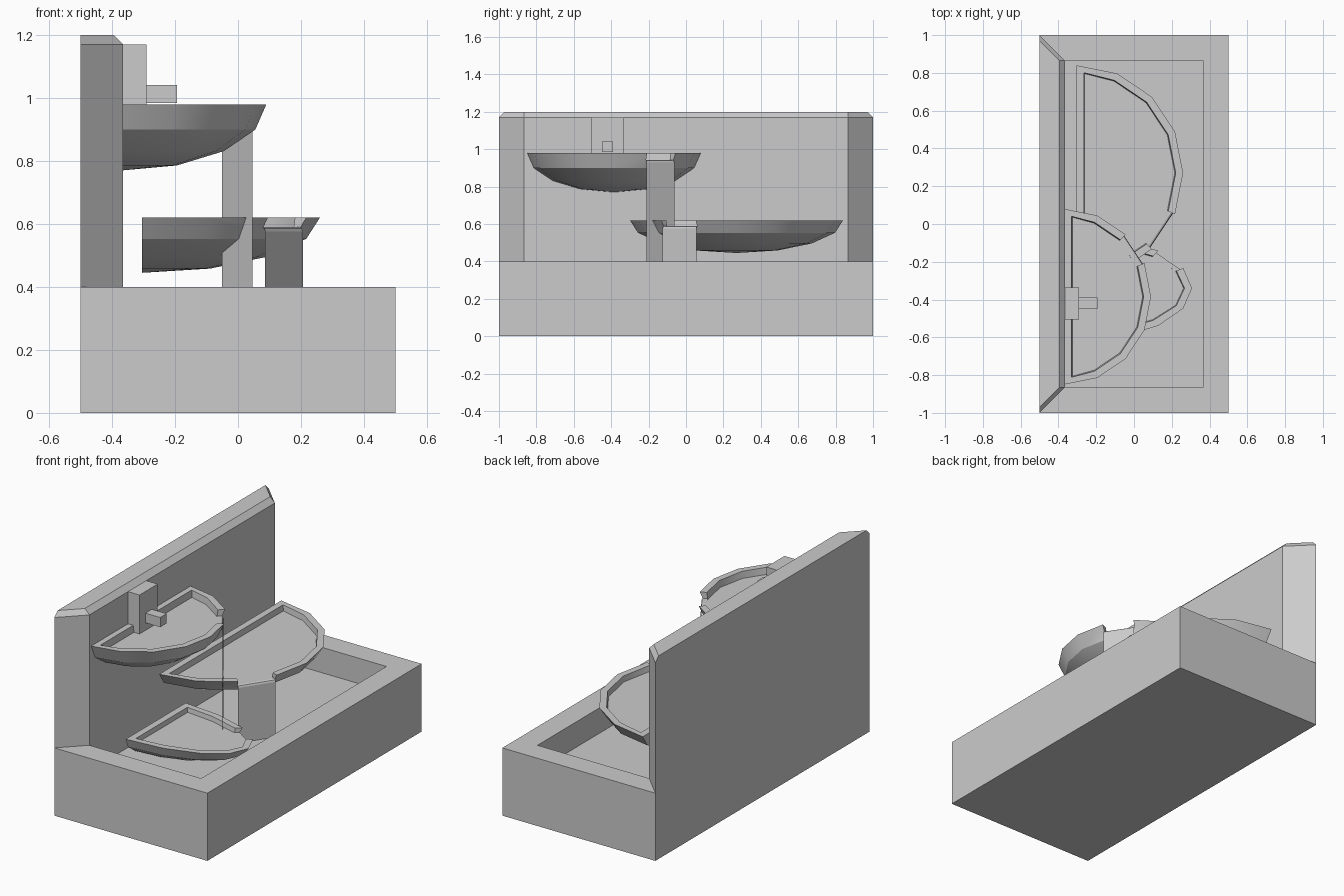
import bpy, bmesh, math

if "Cube" in bpy.data.objects:
    bpy.data.objects.remove(bpy.data.objects["Cube"])


def new_object(name, bm):
    bmesh.ops.recalc_face_normals(bm, faces=bm.faces)
    me = bpy.data.meshes.new(name)
    bm.to_mesh(me)
    bm.free()
    ob = bpy.data.objects.new(name, me)
    bpy.context.collection.objects.link(ob)
    return ob


def loft(name, rings, capped=True):
    """Skin matching closed rings of points, cap both ends."""
    bm = bmesh.new()
    vs = [[bm.verts.new(p) for p in ring] for ring in rings]
    for a, b in zip(vs, vs[1:]):
        n = len(a)
        for i in range(n):
            bm.faces.new((a[i], a[(i + 1) % n], b[(i + 1) % n], b[i]))
    if capped:
        bm.faces.new(vs[0])
        bm.faces.new(vs[-1])
    return new_object(name, bm)


def box(name, x0, x1, y0, y1, z0, z1):
    base = [(x0, y0), (x1, y0), (x1, y1), (x0, y1)]
    return loft(name, [[(x, y, z) for x, y in base] for z in (z0, z1)])


def cut(ob, cutter):
    mod = ob.modifiers.new("cut", 'BOOLEAN')
    mod.operation = 'DIFFERENCE'
    mod.solver = 'EXACT'
    mod.object = cutter
    bpy.context.view_layer.objects.active = ob
    bpy.ops.object.modifier_apply(modifier=mod.name)
    bpy.data.objects.remove(cutter)


STEP = math.pi / 8
RIM = 0.038  # bowl wall thickness


def bowl(name, cx, cy, rim_z, rx, ry, rz, side, level, sheet_bottom=None):
    """Half-ellipsoid bowl with a flat back, filled to level, with a pour notch."""
    def pt(a, f, z, grow=0.0):
        return (cx + (rx * f + grow) * math.cos(a), cy + (ry * f + grow) * math.sin(a), z)

    # solid half dish
    bm = bmesh.new()
    rings = [[bm.verts.new(pt(k * STEP, math.cos(e * STEP), rim_z - rz * math.sin(e * STEP)))
              for k in range(-4, 5)] for e in range(4)]
    pole = bm.verts.new((cx, cy, rim_z - rz))
    for a, b in zip(rings, rings[1:]):
        for i in range(8):
            bm.faces.new((a[i], a[i + 1], b[i + 1], b[i]))
    for i in range(8):
        bm.faces.new((rings[-1][i], rings[-1][i + 1], pole))
    bm.faces.new(rings[0])
    bm.faces.new([r[0] for r in rings] + [pole] + [r[-1] for r in reversed(rings)])
    ob = new_object(name, bm)

    # pocket down to the water surface
    def pocket_ring(z, inset):
        pts = [pt(k * STEP, 1, z, -inset) for k in range(-4, 5)]
        return [(max(x, cx + inset), y, z) for x, y, z in pts]
    top = rim_z + 0.02
    cut(ob, loft("pocket", [pocket_ring(level, RIM + 0.006), pocket_ring(top, RIM - 0.002)]))

    # pour notch through one rim segment
    a0, a1 = side * STEP, side * 2 * STEP
    quad = [(a0, -0.08), (a0, 0.05), (a1, 0.05), (a1, -0.08)]
    cut(ob, loft("notch", [[pt(a, 1, z, g) for a, g in quad] for z in (level + 0.0005, top)]))

    for o in bpy.context.selected_objects:
        o.select_set(False)
    ob.select_set(True)
    bpy.context.view_layer.objects.active = ob
    bpy.ops.object.shade_smooth_by_angle(angle=math.radians(30))

    # falling water sheet, rolling over the notch
    if sheet_bottom is not None:
        z = level + 0.003
        prof = [(0.91, z), (0.96, z), (0.973, z - 0.004), (0.98, z - 0.014), (0.98, sheet_bottom)]
        bm = bmesh.new()
        rows = [[bm.verts.new(pt(a, f, h)) for a in (a0, a1)] for f, h in prof]
        for r, s in zip(rows, rows[1:]):
            bm.faces.new((r[0], r[1], s[1], s[0]))
        new_object(name + "_water_sheet", bm)
    return ob


# trough with its pool surface
trough = box("trough", -0.5, 0.5, -1, 1, 0, 0.4)
cut(trough, box("trough_pocket", -0.365, 0.365, -0.865, 0.865, 0.25, 0.5))

# back wall with mitred ends and chamfered top
def wall_ring(z, c):
    return [(-0.5, -1 + c, z), (-0.365 - c, -0.865, z), (-0.365 - c, 0.865, z), (-0.5, 1 - c, z)]
loft("back_wall", [wall_ring(0.4, 0), wall_ring(1.17, 0), wall_ring(1.2, 0.03)])

# cascading bowls
bowl("upper_bowl", -0.37, -0.385, 0.98, 0.46, 0.465, 0.21, 1, 0.94, 0.335)
bowl("middle_bowl", -0.305, 0.27, 0.62, 0.565, 0.57, 0.175, -1, 0.587, 0.25)
bowl("lower_bowl", -0.30, -0.34, 0.36, 0.607, 0.28, 0.14, 1, 0.333)

# spout
box("spout_block", -0.37, -0.29, -0.505, -0.335, 0.93, 1.17)
box("spout_nozzle", -0.29, -0.193, -0.45, -0.39, 0.985, 1.042)
